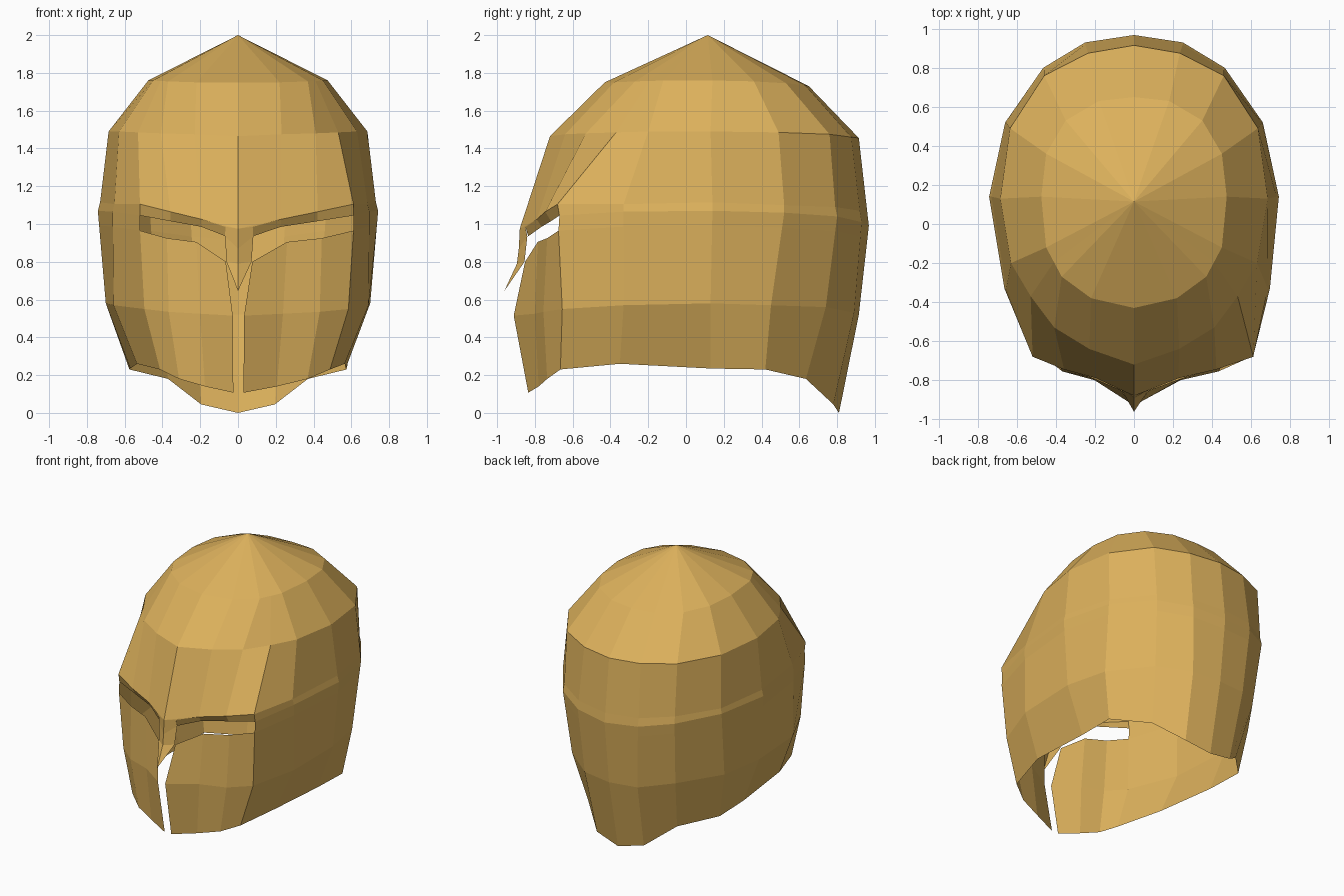
import bpy, bmesh

gold = bpy.data.materials.new("gold metal")
gold.diffuse_color = (0.72, 0.44, 0.107, 1)


def clamp(v):
    return max(0.0, min(1.0, v))


def skew(x, y, z):
    """The face is slightly wider on one side."""
    t = clamp((-0.2 - y) / 0.45) * clamp((1.5 - z) / 0.4)
    return (x + 0.046 * t * abs(x) / 0.56, y, z)


def lerp_row(a, b, t):
    return [tuple(p + (q - p) * t for p, q in zip(u, v)) for u, v in zip(a, b)]


def shell(name, rows, sides=(1, -1)):
    """Sheet through rows (top to bottom) of points (back to front), mirrored in x."""
    bm = bmesh.new()
    for s in sides:
        grid = [[bm.verts.new(skew(s * x, y, z)) for x, y, z in row] for row in rows]
        for up, lo in zip(grid, grid[1:]):
            for c in range(len(up) - 1):
                quad = [up[c], up[c + 1], lo[c + 1], lo[c]]
                bm.faces.new(quad if s > 0 else quad[::-1])
    bmesh.ops.remove_doubles(bm, verts=bm.verts, dist=0.0005)
    bmesh.ops.dissolve_degenerate(bm, edges=bm.edges, dist=0.0005)
    me = bpy.data.meshes.new(name)
    bm.to_mesh(me)
    bm.free()
    me.materials.append(gold)
    ob = bpy.data.objects.new(name, me)
    bpy.context.collection.objects.link(ob)
    return ob


# Half rings from the middle of the back round to the middle of the front
crown = [(0, .65, 1.73), (.18, .63, 1.735), (.35, .53, 1.745), (.45, .36, 1.755),
         (.475, .14, 1.76), (.45, -.12, 1.76), (.41, -.195, 1.757),
         (.37, -.27, 1.755), (.22, -.38, 1.75), (0, -.43, 1.75)]
temple = [(0, .915, 1.455), (.235, .875, 1.46), (.46, .76, 1.475), (.635, .49, 1.485),
          (.685, .13, 1.49), (.63, -.2, 1.49), (.53, -.37, 1.485),
          (.41, -.53, 1.48), (.23, -.64, 1.475), (0, -.72, 1.465)]
brow = [(0, .96, 1.06), (.25, .92, 1.07), (.46, .79, 1.09), (.655, .52, 1.1),
        (.73, .14, 1.115), (.67, -.33, 1.105), (.565, -.68, 1.105),
        (.39, -.745, 1.065), (.21, -.79, 1.025), (0, -.88, .975)]
tip = [(0, .115, 2.0)] * len(crown)

# Skull: pointed dome and forehead
shell("skull_dome", [tip, crown, temple, brow])

# Side and neck guard below the brow line
crease = [(0, .968, .99), (.25, .93, 1.01), (.465, .8, 1.04), (.66, .52, 1.06),
          (.742, .14, 1.07), (.68, -.33, 1.065), (.565, -.67, 1.045)]
jaw = [(0, .915, .52), (.22, .89, .53), (.43, .74, .56), (.635, .45, .57),
       (.7, .13, .58), (.675, -.33, .57), (.54, -.655, .55)]
rim = [(0, .81, .0), (.195, .78, .045), (.37, .635, .18), (.575, .42, .23),
       (.57, .13, .235), (.55, -.35, .26), (.45, -.665, .23)]
slot = lerp_row(crease, jaw, 0.16)
slot[-1] = (.565, -.675, .965)
shell("side_and_neck_guard", [brow[:7], crease, slot, jaw, rim])

# Brow lip turned inwards over the eye slots
lip = [(.565, -.67, 1.045), (.39, -.715, 1.015), (.21, -.765, .985), (.072, -.835, .935)]
lip_top = brow[6:9] + [(.072, -.85, .985)]
shell("brow_lip", [lip_top, lip])

# Nose guard: ridged wedge hanging from the brow
shell("nose_guard", [
    [brow[8], (0, -.88, .975)],
    [(.072, -.85, .985), (0, -.88, .975)],
    [(.075, -.84, .935), (0, -.885, .87)],
    [(.066, -.855, .80), (0, -.895, .79)],
    [(0, -.962, .645), (0, -.962, .645)]])

# Cheek plates, parted by a narrow slit in the middle
cheek = [
    [slot[-1], (.41, -.735, .925), (.24, -.785, .905), (.07, -.852, .80)],
    [jaw[-1], (.4, -.755, .535), (.22, -.8, .525), (.03, -.912, .515)],
    [rim[-1], (.34, -.735, .18), (.19, -.78, .14), (.027, -.835, .107)]]
shell("right_cheek_plate", cheek, (1,))
shell("left_cheek_plate", cheek, (-1,))
